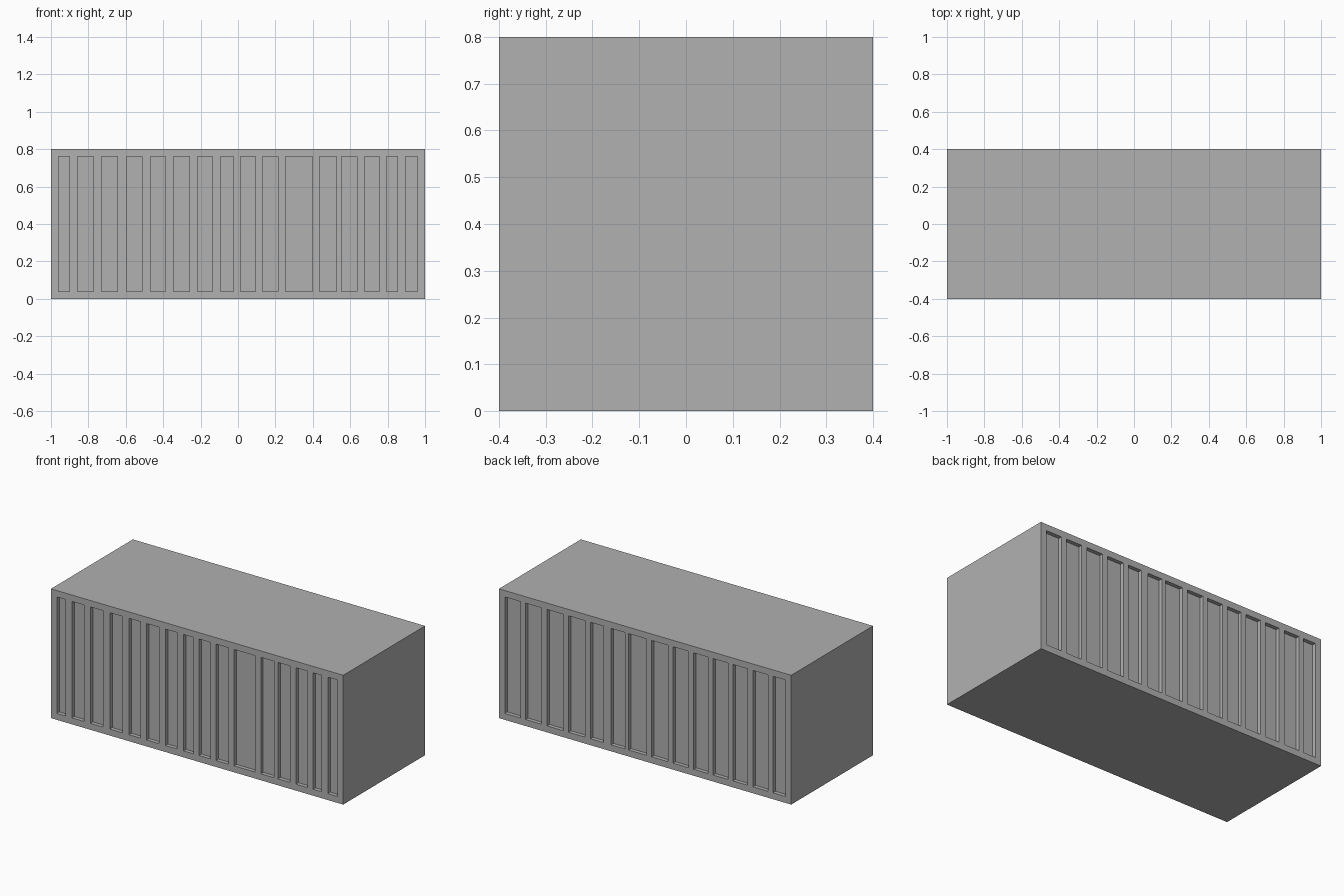
import bpy, bmesh
from mathutils import Matrix, Vector

if "Cube" in bpy.data.objects:
    bpy.data.objects.remove(bpy.data.objects["Cube"])

L, W, H = 2.0, 0.8, 0.8        # overall size
DEPTH = 0.024                  # depth of the recessed panels
Z0, Z1 = 0.04, 0.76            # bottom and top of the panels

# (left, right) x of each recess, front then back
FRONT = [(-.96, -.90), (-.857, -.773), (-.73, -.645), (-.597, -.512),
         (-.467, -.388), (-.345, -.26), (-.217, -.137), (-.093, -.025),
         (.013, .093), (.13, .215), (.254, .398), (.436, .527),
         (.553, .637), (.676, .757), (.794, .853), (.895, .96)]
BACK = [(.853, .96), (.709, .818), (.56, .671), (.412, .525), (.283, .374),
        (.137, .234), (-.01, .112), (-.157, -.045), (-.297, -.19),
        (-.43, -.333), (-.566, -.465), (-.70, -.602), (-.842, -.738),
        (-.96, -.875)]


def add_box(bm, lo, hi):
    lo, hi = Vector(lo), Vector(hi)
    m = Matrix.Translation((lo + hi) / 2) @ Matrix.Diagonal((*(hi - lo), 1))
    bmesh.ops.create_cube(bm, size=1, matrix=m)


def make_object(name, boxes):
    bm = bmesh.new()
    for lo, hi in boxes:
        add_box(bm, lo, hi)
    me = bpy.data.meshes.new(name)
    bm.to_mesh(me)
    bm.free()
    ob = bpy.data.objects.new(name, me)
    bpy.context.collection.objects.link(ob)
    return ob


# container body in dark grey
body = make_object("container_body", [((-L/2, -W/2, 0), (L/2, W/2, H))])
grey = bpy.data.materials.new("dark_grey")
grey.diffuse_color = (0.44, 0.44, 0.44, 1)
grey.use_nodes = True
grey.node_tree.nodes["Principled BSDF"].inputs["Base Color"].default_value = grey.diffuse_color
body.data.materials.append(grey)

# recess cutters on the two long walls
y = W / 2
recesses = [((a, -y - .1, Z0), (b, -y + DEPTH, Z1)) for a, b in FRONT]
recesses += [((a, y - DEPTH, Z0), (b, y + .1, Z1)) for a, b in BACK]
cutter = make_object("recess_cutter", recesses)
cutter.data.materials.append(grey)
cutter.hide_render = True

# cut the panels, then drop the cutter
mod = body.modifiers.new("panels", 'BOOLEAN')
mod.operation = 'DIFFERENCE'
mod.solver = 'EXACT'
mod.object = cutter
bpy.context.view_layer.objects.active = body
body.select_set(True)
bpy.ops.object.modifier_apply(modifier=mod.name)
bpy.data.objects.remove(cutter)
